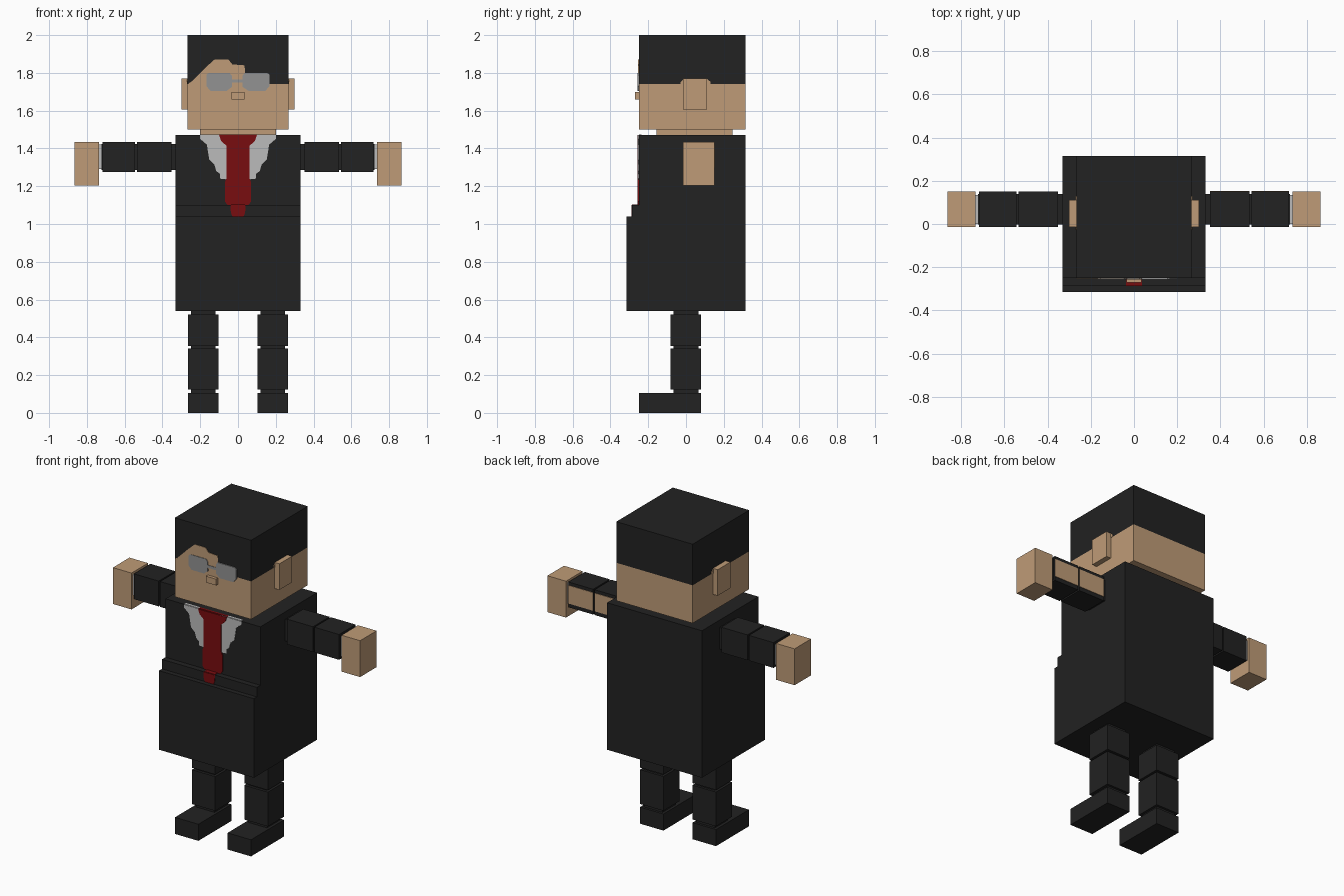
import bpy
import bmesh
from mathutils import Vector

cube = bpy.data.objects.get("Cube")
if cube:
    bpy.data.objects.remove(cube, do_unlink=True)


def material(name, rgb):
    m = bpy.data.materials.new(name)
    m.use_nodes = True
    m.diffuse_color = (*rgb, 1)
    bsdf = m.node_tree.nodes["Principled BSDF"]
    bsdf.inputs["Base Color"].default_value = (*rgb, 1)
    bsdf.inputs["Roughness"].default_value = 0.9
    return m


BLACK = material("suit black", (0.016, 0.016, 0.016))
SKIN = material("skin tan", (0.52, 0.33, 0.184))
RED = material("tie red", (0.19, 0.004, 0.005))
WHITE = material("shirt white", (0.50, 0.50, 0.50))
GREY = material("lens grey", (0.29, 0.29, 0.29))


def prism(name, pts, axis, lo, hi, mat):
    """Extrude a flat outline along an axis from lo to hi."""
    def place(p, t):
        a, b = p
        return {"x": (t, a, b), "y": (a, t, b), "z": (a, b, t)}[axis]
    bm = bmesh.new()
    face = bm.faces.new([bm.verts.new(place(p, lo)) for p in pts])
    ext = bmesh.ops.extrude_face_region(bm, geom=[face])
    verts = [v for v in ext["geom"] if isinstance(v, bmesh.types.BMVert)]
    bmesh.ops.translate(bm, verts=verts, vec=Vector(place((0, 0), hi - lo)))
    bmesh.ops.recalc_face_normals(bm, faces=bm.faces)
    me = bpy.data.meshes.new(name)
    bm.to_mesh(me)
    bm.free()
    me.materials.append(mat)
    ob = bpy.data.objects.new(name, me)
    bpy.context.collection.objects.link(ob)
    return ob


def box(name, x, y, z, mat):
    x, y, z = sorted(x), sorted(y), sorted(z)
    pts = [(x[0], y[0]), (x[1], y[0]), (x[1], y[1]), (x[0], y[1])]
    return prism(name, pts, "z", z[0], z[1], mat)


def mirrored(pts):
    """Close a right-half outline with its mirror image."""
    return pts + [(-a, b) for a, b in reversed(pts)]


T = 0.003            # thickness of painted plates
FRONT = -0.25        # front plane of head and chest

# Torso with stepped belly
prism("torso", [(FRONT, 1.47), (0.315, 1.47), (0.315, 0.54), (-0.315, 0.54),
                (-0.315, 1.04), (-0.285, 1.04), (-0.285, 1.10), (FRONT, 1.10)],
      "x", -0.332, 0.332, BLACK)

# Tie, running over the belly step
prism("tie", mirrored([(0.10, 1.47), (0.09, 1.44), (0.062, 1.415), (0.062, 1.24),
                       (0.07, 1.22), (0.07, 1.12), (0.055, 1.10)]),
      "y", FRONT - 2 * T, FRONT, RED)
box("tie_fold", (-0.037, 0.037), (-0.285, FRONT), (1.10, 1.10 + T), RED)
prism("tie_tip", mirrored([(0.04, 1.10), (0.038, 1.06), (0.03, 1.04)]),
      "y", -0.285 - T, -0.285, RED)
box("tie_top", (-0.10, 0.10), (FRONT, -0.235), (1.47, 1.47 + T), RED)

# Neck and head
box("neck", (-0.2, 0.2), (-0.155, 0.245), (1.47, 1.50), SKIN)
box("face", (-0.267, 0.267), (FRONT, 0.315), (1.50, 1.74), SKIN)
box("hair", (-0.267, 0.267), (FRONT, 0.315), (1.74, 2.0), BLACK)
box("nose", (-0.035, 0.035), (-0.27, FRONT), (1.66, 1.70), SKIN)

# Bare forehead under the swept hairline
prism("forehead", [(-0.267, 1.74), (-0.245, 1.755), (-0.17, 1.83), (-0.125, 1.87),
                   (-0.05, 1.87), (-0.03, 1.845), (0.035, 1.84), (0.037, 1.80),
                   (0.04, 1.74)], "y", FRONT - T, FRONT, SKIN)

# Glasses: two lenses and a bridge in one outline
prism("glasses", [(-0.168, 1.79), (-0.155, 1.80), (-0.045, 1.80), (-0.033, 1.785),
                  (-0.033, 1.765), (0.025, 1.765), (0.025, 1.785), (0.035, 1.80),
                  (0.155, 1.80), (0.167, 1.79), (0.167, 1.73), (0.145, 1.705),
                  (0.055, 1.705), (0.025, 1.725), (0.025, 1.748), (-0.033, 1.748),
                  (-0.033, 1.725), (-0.06, 1.705), (-0.145, 1.705), (-0.168, 1.73)],
      "y", FRONT - 2 * T, FRONT, GREY)

for side, s in (("left", 1), ("right", -1)):
    # Ear and the hairline curving over it
    box(side + "_ear", (s * 0.267, s * 0.30), (-0.015, 0.112), (1.605, 1.77), SKIN)
    prism(side + "_ear_hairline", [(-0.028, 1.74), (-0.028, 1.752), (-0.01, 1.77),
                                   (0.11, 1.77), (0.13, 1.752), (0.13, 1.74)],
          "x", s * 0.267, s * (0.267 + T), SKIN)

    # Shirt front beside the tie
    prism(side + "_shirt", [(s * a, b) for a, b in (
        (0.05, 1.47), (0.20, 1.47), (0.20, 1.45), (0.165, 1.42), (0.152, 1.34),
        (0.125, 1.315), (0.115, 1.28), (0.095, 1.265), (0.095, 1.24), (0.05, 1.235))],
        "y", FRONT - T, FRONT, WHITE)
    box(side + "_shirt_top", (s * 0.10, s * 0.20), (FRONT, -0.235), (1.47, 1.47 + T), WHITE)

    # Arm: inner core, two sleeve blocks, cuff and hand
    box(side + "_arm_core", (s * 0.32, s * 0.722), (-0.003, 0.138), (1.287, 1.423), BLACK)
    box(side + "_upper_sleeve", (s * 0.352, s * 0.535), (-0.015, 0.15), (1.275, 1.435), BLACK)
    box(side + "_lower_sleeve", (s * 0.545, s * 0.718), (-0.015, 0.15), (1.275, 1.435), BLACK)
    box(side + "_cuff", (s * 0.72, s * 0.735), (0.0, 0.135), (1.29, 1.42), WHITE)
    box(side + "_hand", (s * 0.735, s * 0.865), (-0.015, 0.15), (1.205, 1.435), SKIN)

    # Leg: inner core, two trouser blocks and shoe
    box(side + "_leg_core", (s * 0.118, s * 0.248), (-0.065, 0.065), (0.09, 0.55), BLACK)
    box(side + "_thigh", (s * 0.102, s * 0.266), (-0.082, 0.08), (0.355, 0.52), BLACK)
    box(side + "_shin", (s * 0.102, s * 0.266), (-0.082, 0.08), (0.125, 0.342), BLACK)
    box(side + "_shoe", (s * 0.102, s * 0.266), (FRONT, 0.08), (0.0, 0.105), BLACK)

# Bare strips on the back of the left sleeve
for name, x in (("upper", (0.352, 0.535)), ("lower", (0.545, 0.718))):
    box("left_" + name + "_sleeve_strip", x, (0.15, 0.15 + T), (1.30, 1.415), SKIN)
